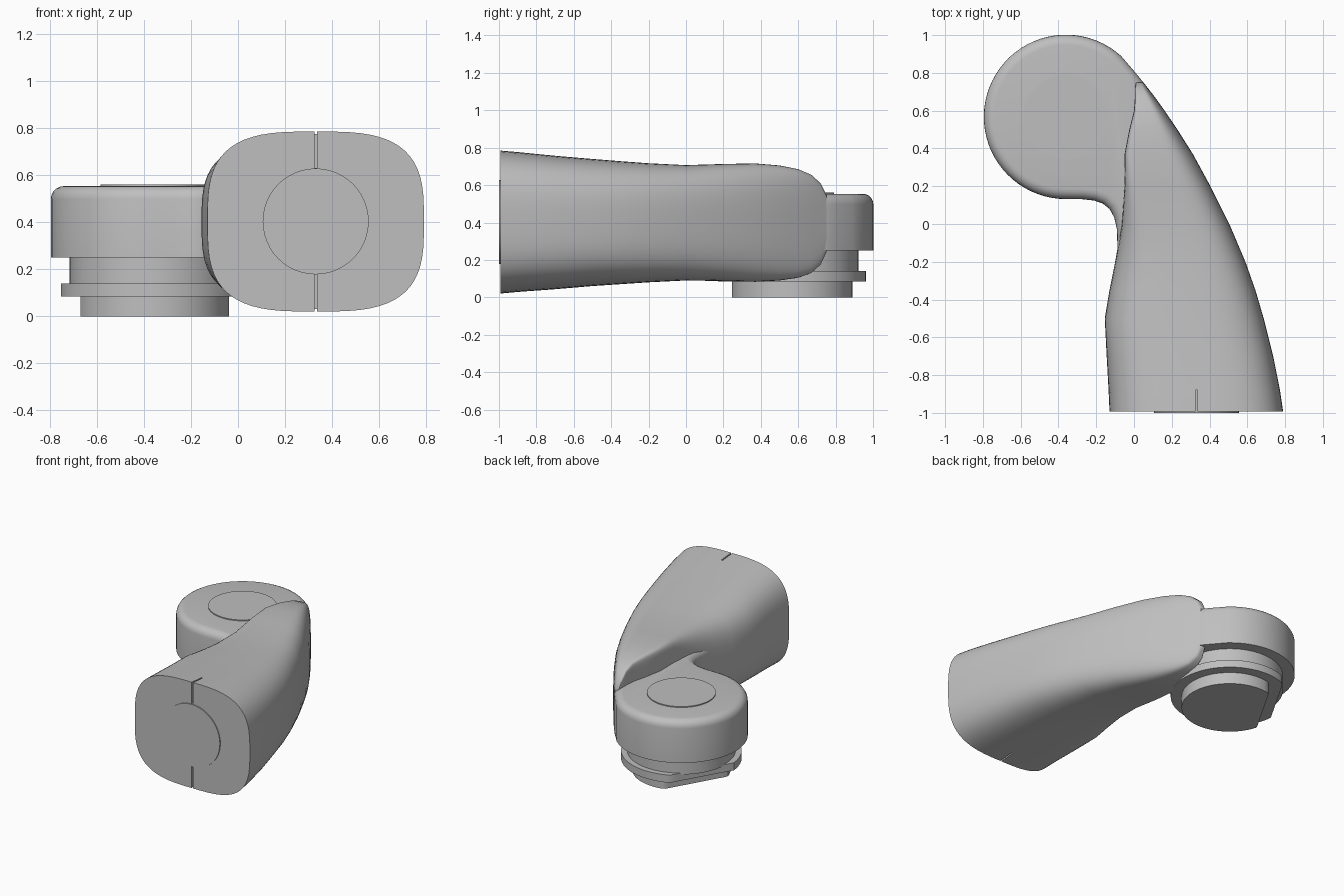
import bpy, bmesh, math
from mathutils import Vector

if "Cube" in bpy.data.objects:
    bpy.data.objects.remove(bpy.data.objects["Cube"])

grey = bpy.data.materials.new("plain grey")
grey.diffuse_color = (0.52, 0.52, 0.52, 1)
grey.use_nodes = True
grey.node_tree.nodes["Principled BSDF"].inputs["Base Color"].default_value = grey.diffuse_color
CENTRE = Vector((-0.36, 0.567))


def finish(bm, name):
    bmesh.ops.recalc_face_normals(bm, faces=bm.faces)
    me = bpy.data.meshes.new(name)
    bm.to_mesh(me)
    bm.free()
    ob = bpy.data.objects.new(name, me)
    bpy.context.collection.objects.link(ob)
    me.materials.append(grey)
    return ob


def smooth(ob, angle=35):
    bpy.ops.object.select_all(action='DESELECT')
    ob.select_set(True)
    bpy.context.view_layer.objects.active = ob
    bpy.ops.object.shade_smooth_by_angle(angle=math.radians(angle))


def loft(rings, name):
    """Skin closed rings of equal length and cap both ends."""
    bm = bmesh.new()
    rows = [[bm.verts.new(p) for p in r] for r in rings]
    n = len(rows[0])
    for a, b in zip(rows, rows[1:]):
        for i in range(n):
            j = (i + 1) % n
            bm.faces.new((a[i], a[j], b[j], b[i]))
    bm.faces.new(rows[0])
    bm.faces.new(rows[-1])
    return finish(bm, name)


def disc(name, radius, z0, z1, flat=None):
    """Upright cylinder around the pivot, optionally cut by one flat side."""
    normal = Vector((math.cos(math.radians(150)), math.sin(math.radians(150))))
    pts = []
    for i in range(64):
        a = math.tau * i / 64
        p = Vector((math.cos(a), math.sin(a))) * radius
        if flat and p.dot(normal) > flat:
            p -= normal * (p.dot(normal) - flat)
        pts.append(p + CENTRE)
    smooth(loft([[(p.x, p.y, z) for p in pts] for z in (z0, z1)], name))


def inset(points, d):
    """Offset a counter-clockwise outline inwards by d."""
    out = []
    for i, p in enumerate(points):
        a = (p - points[i - 1]).normalized()
        b = (points[(i + 1) % len(points)] - p).normalized()
        na, nb = Vector((-a.y, a.x)), Vector((-b.y, b.x))
        out.append(p + (na + nb) * d / (1 + na.dot(nb)))
    return out


# Curved arm: rounded sections (y, left, right, bottom, top, left squareness)
stations = [
    (-0.993, -0.13, 0.79, 0.02, 0.785, 3.2),
    (-0.88, -0.135, 0.773, 0.03, 0.775, 3.2),
    (-0.70, -0.145, 0.737, 0.043, 0.757, 3.2),
    (-0.50, -0.155, 0.687, 0.06, 0.74, 3.2),
    (-0.35, -0.13, 0.643, 0.07, 0.728, 3.2),
    (-0.20, -0.10, 0.59, 0.08, 0.717, 3.5),
    (0.00, -0.065, 0.505, 0.09, 0.707, 5),
    (0.20, -0.05, 0.405, 0.087, 0.713, 10),
    (0.37, -0.05, 0.312, 0.083, 0.716, 14),
    (0.50, -0.025, 0.23, 0.09, 0.705, 14),
    (0.60, 0.0, 0.162, 0.105, 0.685, 14),
    (0.67, 0.005, 0.112, 0.13, 0.655, 14),
    (0.72, 0.005, 0.073, 0.175, 0.61, 14),
    (0.75, 0.01, 0.05, 0.24, 0.55, 14),
]


def section(y, xl, xr, zb, zt, square):
    ring = []
    for i in range(64):
        a = math.tau * (i + 0.5) / 64
        c, s = math.cos(a), math.sin(a)
        k = 2 / (3.2 if c > 0 else square)
        x = (xl + xr) / 2 + (xr - xl) / 2 * math.copysign(abs(c) ** k, c)
        z = (zb + zt) / 2 + (zt - zb) / 2 * math.copysign(abs(s) ** k, s)
        ring.append((x, y, z))
    return ring


arm = loft([section(*s) for s in stations], "curved_arm")
smooth(arm, 40)

# Thin slots in the wide end of the arm, above and below the end pad
for z in (0.73, 0.08):
    bm = bmesh.new()
    bmesh.ops.create_cube(bm, size=1)
    for v in bm.verts:
        v.co = (0.33 + v.co.x * 0.01, -0.95 + v.co.y * 0.14, z + v.co.z * 0.2)
    cutter = finish(bm, "slot_cutter")
    cutter.hide_render = True
    mod = arm.modifiers.new("slot", 'BOOLEAN')
    mod.operation = 'DIFFERENCE'
    mod.solver = 'EXACT'
    mod.object = cutter
    bpy.context.view_layer.objects.active = arm
    bpy.ops.object.modifier_apply(modifier=mod.name)
    bpy.data.objects.remove(cutter)

# Slightly raised round pad on the wide end
pad = [(0.33 + 0.225 * math.cos(math.tau * i / 48),
        0.403 + 0.225 * math.sin(math.tau * i / 48)) for i in range(48)]
smooth(loft([[(x, y, z) for x, z in pad] for y in (-1.0, -0.98)], "end_pad"))

# Round head that blends into the arm, with a softened top rim
outline = []
for i in range(45):
    a = math.radians(48 + 222 * i / 44)
    outline.append(CENTRE + 0.435 * Vector((math.cos(a), math.sin(a))))
outline += [Vector(p) for p in (
    (-0.27, 0.131), (-0.21, 0.124), (-0.165, 0.108), (-0.13, 0.08),
    (-0.105, 0.035), (-0.09, -0.03), (-0.088, -0.12), (-0.09, -0.22),
    (0.15, -0.22), (0.15, 0.5), (0.048, 0.752), (0.0, 0.81))]
rings = [[(p.x, p.y, 0.25) for p in outline]]
for i in range(6):
    a = math.radians(18 * i)
    ring = inset(outline, 0.055 * (1 - math.cos(a)))
    rings.append([(p.x, p.y, 0.498 + 0.055 * math.sin(a)) for p in ring])
smooth(loft(rings, "round_head"))

# Raised top pad, then the stepped spigot below the head
disc("top_pad", 0.225, 0.54, 0.56)
disc("neck", 0.355, 0.13, 0.26)
disc("flange", 0.395, 0.085, 0.14, 0.32)
disc("bottom_boss", 0.322, 0.0, 0.09, 0.225)
